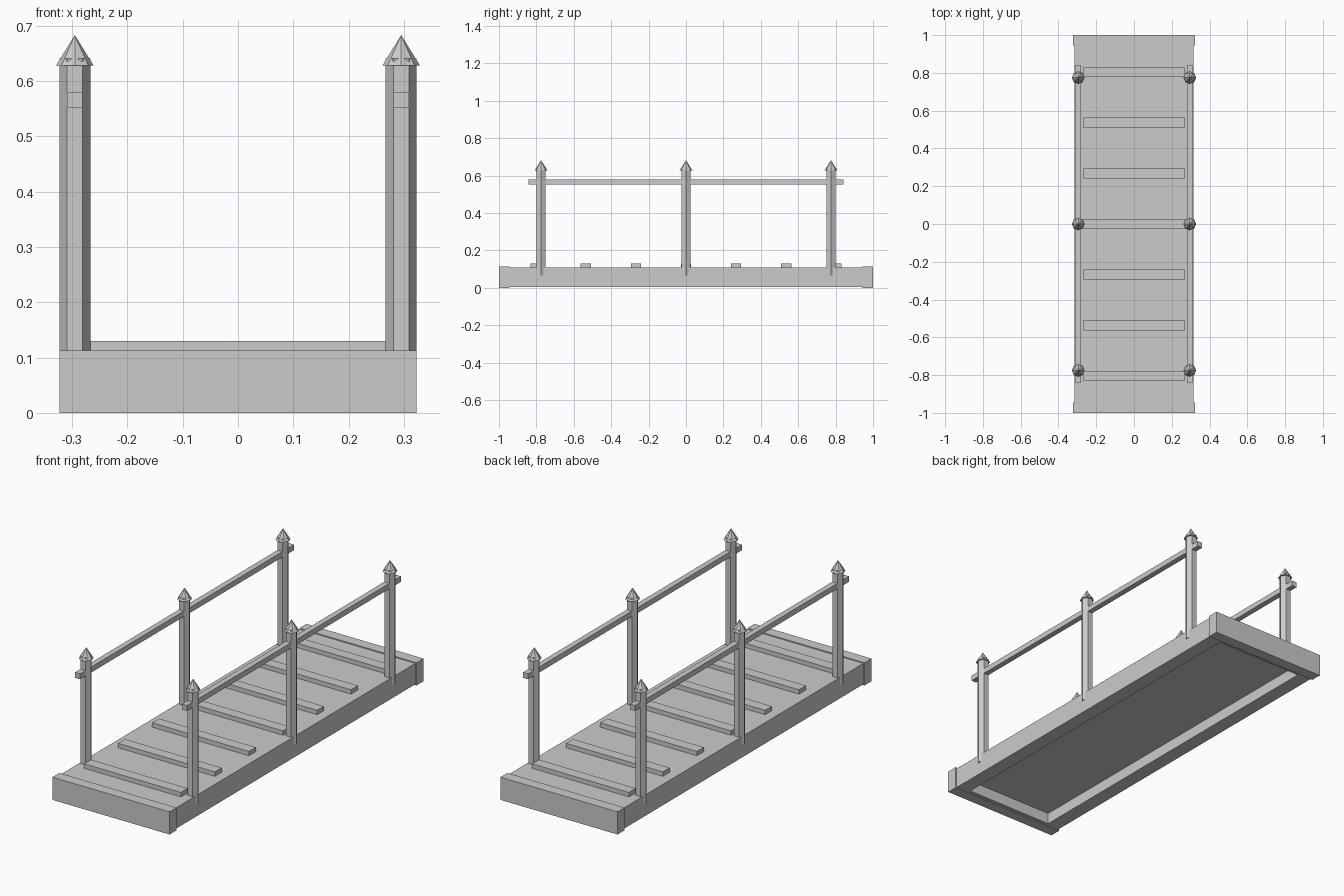
import bpy, bmesh, math
from mathutils import Matrix

if "Cube" in bpy.data.objects:
    bpy.data.objects.remove(bpy.data.objects["Cube"])


def finish(bm, name):
    bmesh.ops.recalc_face_normals(bm, faces=bm.faces)
    mesh = bpy.data.meshes.new(name)
    bm.to_mesh(mesh)
    bm.free()
    obj = bpy.data.objects.new(name, mesh)
    bpy.context.collection.objects.link(obj)
    return obj


def box_bm(x0, x1, y0, y1, z0, z1):
    bm = bmesh.new()
    bmesh.ops.create_cube(bm, size=1)
    for v in bm.verts:
        v.co.x = x1 if v.co.x > 0 else x0
        v.co.y = y1 if v.co.y > 0 else y0
        v.co.z = z1 if v.co.z > 0 else z0
    return bm


def box(name, *bounds):
    return finish(box_bm(*bounds), name)


def cone(name, x, y, z0, z1, r0, r1, sides):
    # first corner lies on the x axis
    bm = bmesh.new()
    for r, z in ((r0, z0), (r1, z1)):
        if r == 0:
            bm.verts.new((x, y, z))
            continue
        for i in range(sides):
            a = 2 * math.pi * i / sides
            bm.verts.new((x + r * math.cos(a), y + r * math.sin(a), z))
    bmesh.ops.convex_hull(bm, input=bm.verts)
    bmesh.ops.dissolve_limit(bm, angle_limit=0.01, verts=bm.verts, edges=bm.edges)
    return finish(bm, name)


# Deck with a recessed underside
bm = box_bm(-0.316, 0.316, -0.945, 0.945, 0.004, 0.108)
bm.faces.ensure_lookup_table()
bottom = min(bm.faces, key=lambda f: f.calc_center_median().z)
bmesh.ops.inset_region(bm, faces=[bottom], thickness=0.05)
for v in bottom.verts:
    v.co.x = math.copysign(0.243, v.co.x)
    v.co.y = math.copysign(0.93, v.co.y)
walls = bmesh.ops.extrude_discrete_faces(bm, faces=[bottom])
for v in walls["faces"][0].verts:
    v.co.z = 0.06
finish(bm, "deck")

# Slightly larger end beams
for s, side in ((-1, "front"), (1, "back")):
    y0, y1 = sorted((s * 0.945, s * 1.0))
    box(side + "_end_beam", -0.323, 0.323, y0, y1, 0.0, 0.113)

# Raised cross slats
for i in range(7):
    y = -0.804 + i * 0.268
    box("slat_%d" % (i + 1), -0.267, 0.267, y - 0.027, y + 0.027, 0.10, 0.13)

# Hexagonal posts, pointed caps and handrails on both sides
for s, side in ((-1, "left"), (1, "right")):
    x = s * 0.295
    for i, y in enumerate((-0.775, 0.0, 0.775)):
        cone("%s_post_%d" % (side, i + 1), x, y, 0.067, 0.641, 0.028, 0.028, 6)
        cone("%s_post_cap_%d" % (side, i + 1), x, y, 0.628, 0.683, 0.034, 0.0, 8)
    box(side + "_handrail", x - 0.014, x + 0.014, -0.843, 0.843, 0.552, 0.579)
